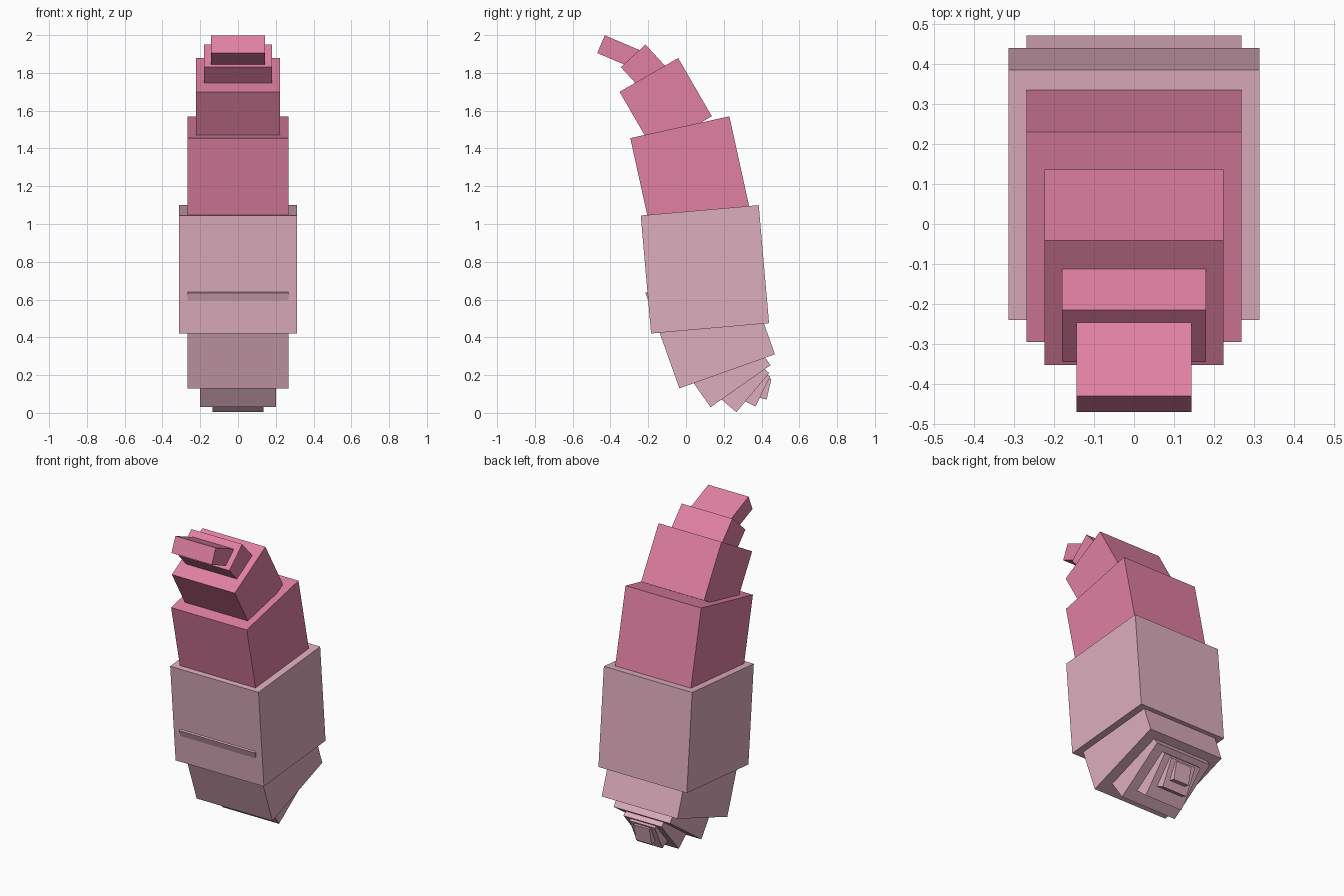
import bpy
import math

if "Cube" in bpy.data.objects:
    bpy.data.objects.remove(bpy.data.objects["Cube"])


def material(name, rgb):
    mat = bpy.data.materials.new(name)
    mat.diffuse_color = (*rgb, 1.0)
    mat.use_nodes = True
    mat.node_tree.nodes["Principled BSDF"].inputs["Base Color"].default_value = mat.diffuse_color
    return mat


pink = material("rose_pink", (0.745, 0.216, 0.366))
pale = material("pale_pink", (0.730, 0.423, 0.515))


def segment(name, y, z, size, angle, mat):
    """Box of the given x, y, z size, leaning about the x axis."""
    bpy.ops.mesh.primitive_cube_add(size=1, location=(0, y, z),
                                    rotation=(math.radians(angle), 0, 0))
    obj = bpy.context.object
    obj.name = name
    obj.scale = size
    obj.data.materials.append(mat)


# Main body, the widest block
segment("body", 0.10, 0.76, (0.627, 0.627, 0.627), 5, pale)

# Upper blocks curling forward to the tip
segment("chest", 0.025, 1.308 - 0.058, (0.537, 0.537, 0.537), 12.4, pink)
segment("neck", -0.1075, 1.635, (0.447, 0.358, 0.356), 30, pink)
segment("head", -0.219, 1.824, (0.36, 0.177, 0.18), 42.5, pink)
segment("snout", -0.344, 1.907, (0.286, 0.102, 0.23), 67, pink)


# Tail cubes shrinking and curling backward, placed by their lowest corner
tail = [
    (-0.035, 0.130, 0.537, 0.537, 19.6),
    (0.130, 0.030, 0.400, 0.388, 35.0),
    (0.267, 0.004, 0.270, 0.270, 50.0),
    (0.368, 0.034, 0.180, 0.178, 64.0),
    (0.427, 0.071, 0.112, 0.112, 77.0),
]
for i, (y, z, width, side, angle) in enumerate(tail):
    c, s = math.cos(math.radians(angle)), math.sin(math.radians(angle))
    segment(f"tail_{i + 1}", y + side / 2 * (c - s), z + side / 2 * (c + s),
            (width, side, side), angle, pale)
